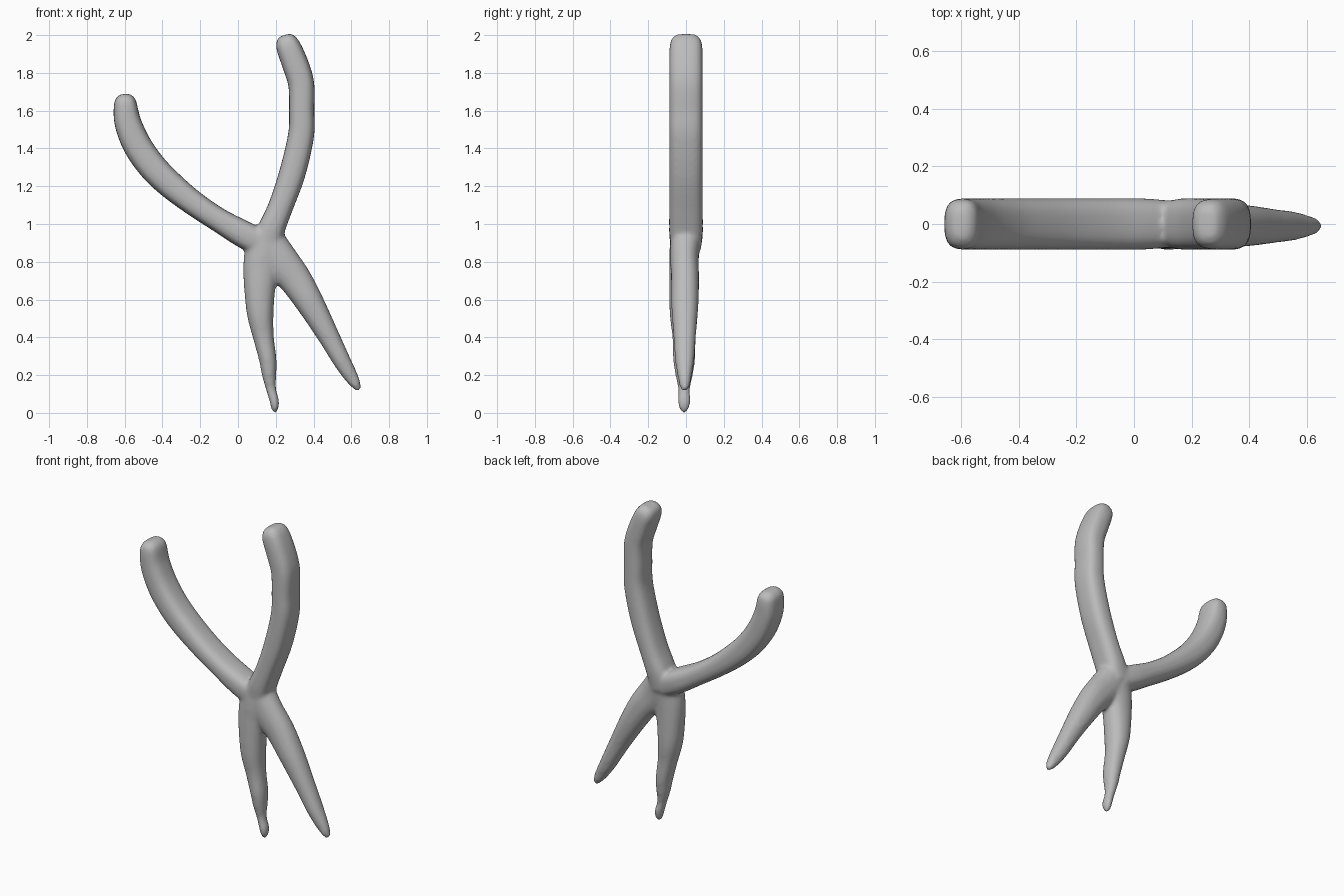
import bpy, bmesh, math
from mathutils import Vector

SIDES, STEPS = 24, 4

steel = bpy.data.materials.new("plain grey")
steel.diffuse_color = (0.5, 0.5, 0.5, 1)

# Each limb: (x, z, half width, half depth, y offset) along its centre line
LEFT_HANDLE = [(-0.603, 1.688, .022, .045, 0), (-0.601, 1.672, .045, .070, 0), (-0.597, 1.64, .060, .086, 0),
               (-0.584, 1.54, .071, .089, 0), (-0.535, 1.42, .076, .089, 0), (-0.455, 1.305, .076, .089, 0),
               (-0.36, 1.21, .073, .089, 0), (-0.235, 1.11, .066, .089, 0), (-0.10, 1.02, .064, .089, 0),
               (0.03, 0.945, .072, .089, 0), (0.14, 0.89, .070, .08, 0)]
RIGHT_HANDLE = [(0.245, 2.0, .025, .045, 0), (0.250, 1.985, .047, .070, 0), (0.264, 1.945, .064, .086, 0),
                (0.302, 1.85, .070, .089, 0), (0.335, 1.74, .069, .089, 0), (0.337, 1.60, .067, .089, 0),
                (0.334, 1.47, .069, .089, 0), (0.288, 1.27, .070, .089, 0), (0.225, 1.09, .066, .089, 0),
                (0.175, 0.97, .072, .089, 0), (0.14, 0.87, .080, .08, 0)]
LEFT_JAW = [(0.14, 0.95, .085, .082, 0), (0.135, 0.85, .100, .078, -.01), (0.122, 0.76, .095, .076, -.012),
            (0.115, 0.65, .082, .076, -.013), (0.118, 0.52, .070, .074, -.012), (0.135, 0.40, .055, .062, -.01),
            (0.158, 0.28, .046, .058, -.01), (0.165, 0.20, .038, .046, -.01), (0.174, 0.13, .027, .032, -.01),
            (0.193, 0.06, .025, .034, -.01), (0.195, 0.025, .020, .026, -.01), (0.195, 0.0, .008, .010, -.01)]
RIGHT_JAW = [(0.14, 0.95, .085, .082, 0), (0.21, 0.82, .100, .076, -.008), (0.30, 0.71, .088, .074, -.005),
             (0.385, 0.575, .074, .072, -.006), (0.475, 0.415, .058, .060, -.007), (0.55, 0.275, .047, .050, -.007),
             (0.60, 0.19, .037, .036, -.007), (0.628, 0.142, .024, .026, -.007), (0.638, 0.118, .010, .014, -.007)]


def smooth_path(pts):
    """Catmull-Rom interpolation of the limb stations."""
    out, n = [], len(pts)
    for i in range(n - 1):
        a, b, c, d = (pts[max(i - 1, 0)], pts[i], pts[i + 1], pts[min(i + 2, n - 1)])
        for s in range(STEPS):
            t = s / STEPS
            out.append([q + .5 * t * (r - p + t * (2*p - 5*q + 4*r - e + t * (3*(q - r) + e - p)))
                        for p, q, r, e in zip(a, b, c, d)])
    out.append(list(pts[-1]))
    return out


def sweep(bm, pts, power):
    """Sweep a rounded cross-section along a limb and cap both ends."""
    path, rings = smooth_path(pts), []
    for i, (x, z, w, d, y) in enumerate(path):
        p, q = path[max(i - 1, 0)], path[min(i + 1, len(path) - 1)]
        along = Vector((q[0] - p[0], 0, q[1] - p[1])).normalized()
        across = Vector((along.z, 0, -along.x))
        ring = []
        for k in range(SIDES):
            a = 2 * math.pi * k / SIDES
            u, v = (math.copysign(abs(f) ** (2 / power), f) for f in (math.cos(a), math.sin(a)))
            ring.append(bm.verts.new(Vector((x, y, z)) + across * u * w + Vector((0, v * d, 0))))
        rings.append(ring)
    for r0, r1 in zip(rings, rings[1:]):
        for k in range(SIDES):
            j = (k + 1) % SIDES
            bm.faces.new((r0[k], r0[j], r1[j], r1[k]))
    bm.faces.new(rings[0][::-1])
    bm.faces.new(rings[-1])


# Two handles and two jaws crossing at the pivot
bm = bmesh.new()
for limb, power in ((LEFT_HANDLE, 2.8), (RIGHT_HANDLE, 2.8), (LEFT_JAW, 2.2), (RIGHT_JAW, 2.2)):
    sweep(bm, limb, power)
bmesh.ops.recalc_face_normals(bm, faces=bm.faces)
mesh = bpy.data.meshes.new("pliers")
bm.to_mesh(mesh)
bm.free()
pliers = bpy.data.objects.new("pliers", mesh)
bpy.context.collection.objects.link(pliers)
mesh.materials.append(steel)

# Fuse the limbs into one skin and soften the joins
fuse = pliers.modifiers.new("fuse", 'REMESH')
fuse.mode = 'VOXEL'
fuse.voxel_size = 0.011
fuse.use_smooth_shade = True
soften = pliers.modifiers.new("soften", 'SMOOTH')
soften.factor = 0.5
soften.iterations = 8
